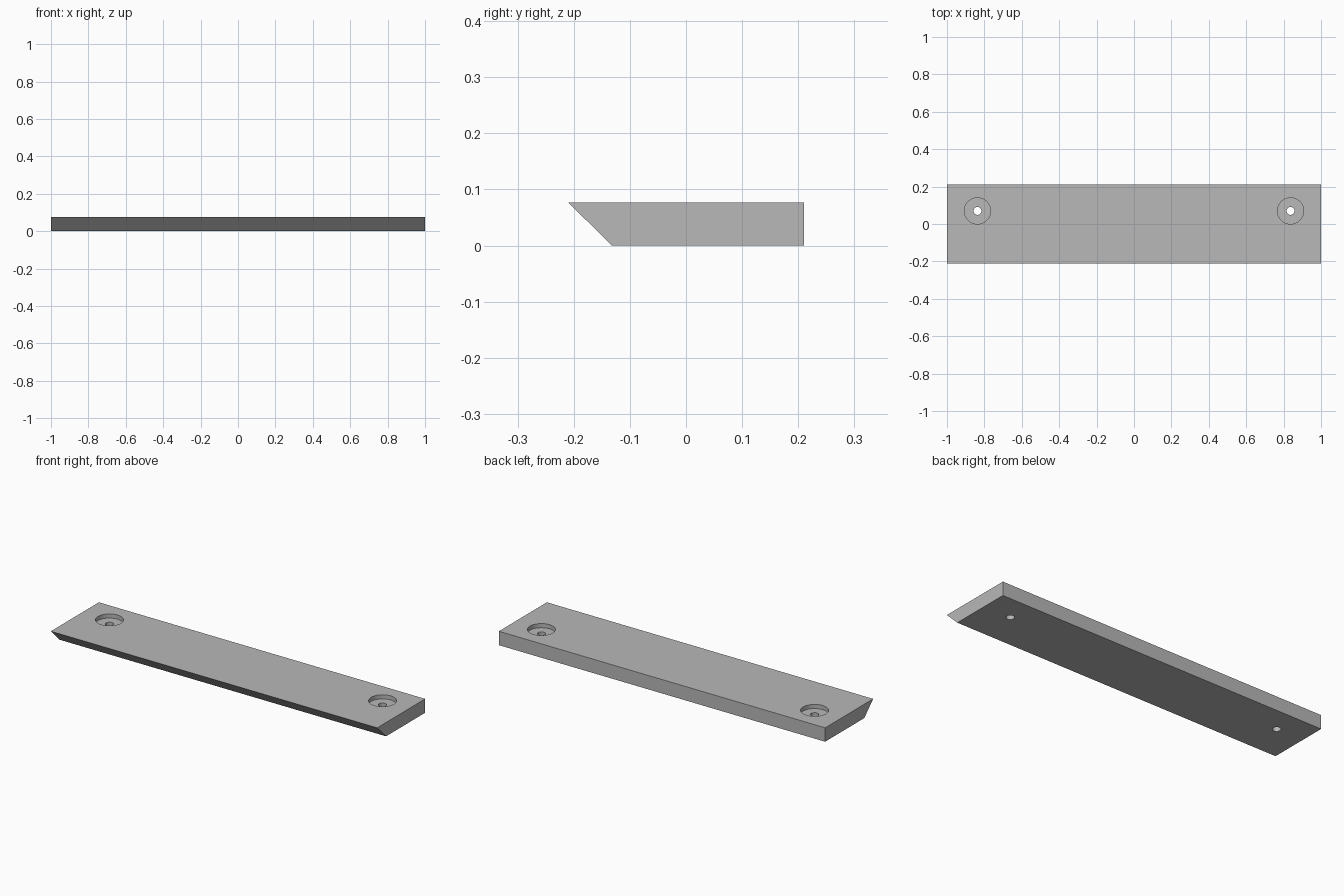
import bpy
import bmesh
import math
from mathutils import Matrix

default = bpy.data.objects.get("Cube")
if default:
    bpy.data.objects.remove(default, do_unlink=True)

LENGTH, HEIGHT = 2.0, 0.077
HOLE_X, HOLE_Y = 0.837, 0.07
BORE_RADIUS, BORE_DEPTH, HOLE_RADIUS = 0.07, 0.023, 0.021

grey = bpy.data.materials.new("plain grey")
grey.use_nodes = True
colour = (0.48, 0.48, 0.48, 1)
grey.diffuse_color = colour
grey.node_tree.nodes["Principled BSDF"].inputs["Base Color"].default_value = colour


def add_object(name, bm):
    bmesh.ops.recalc_face_normals(bm, faces=bm.faces)
    mesh = bpy.data.meshes.new(name)
    bm.to_mesh(mesh)
    bm.free()
    mesh.materials.append(grey)
    obj = bpy.data.objects.new(name, mesh)
    bpy.context.collection.objects.link(obj)
    return obj


def cylinder_cutter(name, x, radius, bottom, top):
    bm = bmesh.new()
    bmesh.ops.create_cone(
        bm, cap_ends=True, segments=64, radius1=radius, radius2=radius,
        depth=top - bottom,
        matrix=Matrix.Translation((x, HOLE_Y, (bottom + top) / 2)))
    obj = add_object(name, bm)
    obj.hide_render = True
    return obj


# Bar: side profile with an undercut front edge, extruded along x
profile = [(-0.21, HEIGHT), (-0.132, 0), (0.21, 0), (0.21, HEIGHT)]
bm = bmesh.new()
end = bm.faces.new([bm.verts.new((-LENGTH / 2, y, z)) for y, z in profile])
swept = bmesh.ops.extrude_face_region(bm, geom=[end])["geom"]
bmesh.ops.translate(bm, vec=(LENGTH, 0, 0),
                    verts=[v for v in swept if isinstance(v, bmesh.types.BMVert)])
bar = add_object("mounting_bar", bm)

# Counterbored screw holes near both ends
cutters = []
for side, x in (("left", HOLE_X), ("right", -HOLE_X)):
    cutters.append(cylinder_cutter(side + "_counterbore_cutter", x, BORE_RADIUS,
                                   HEIGHT - BORE_DEPTH, HEIGHT + 0.05))
    cutters.append(cylinder_cutter(side + "_screw_hole_cutter", x, HOLE_RADIUS,
                                   -0.05, HEIGHT + 0.1))

bpy.ops.object.select_all(action='DESELECT')
bpy.context.view_layer.objects.active = bar
bar.select_set(True)
for cutter in cutters:
    cut = bar.modifiers.new(cutter.name, 'BOOLEAN')
    cut.operation = 'DIFFERENCE'
    cut.solver = 'EXACT'
    cut.object = cutter
    bpy.ops.object.modifier_apply(modifier=cut.name)
    bpy.data.objects.remove(cutter, do_unlink=True)

# Round hole walls, crisp edges elsewhere
bpy.ops.object.shade_smooth_by_angle(angle=math.radians(30))
